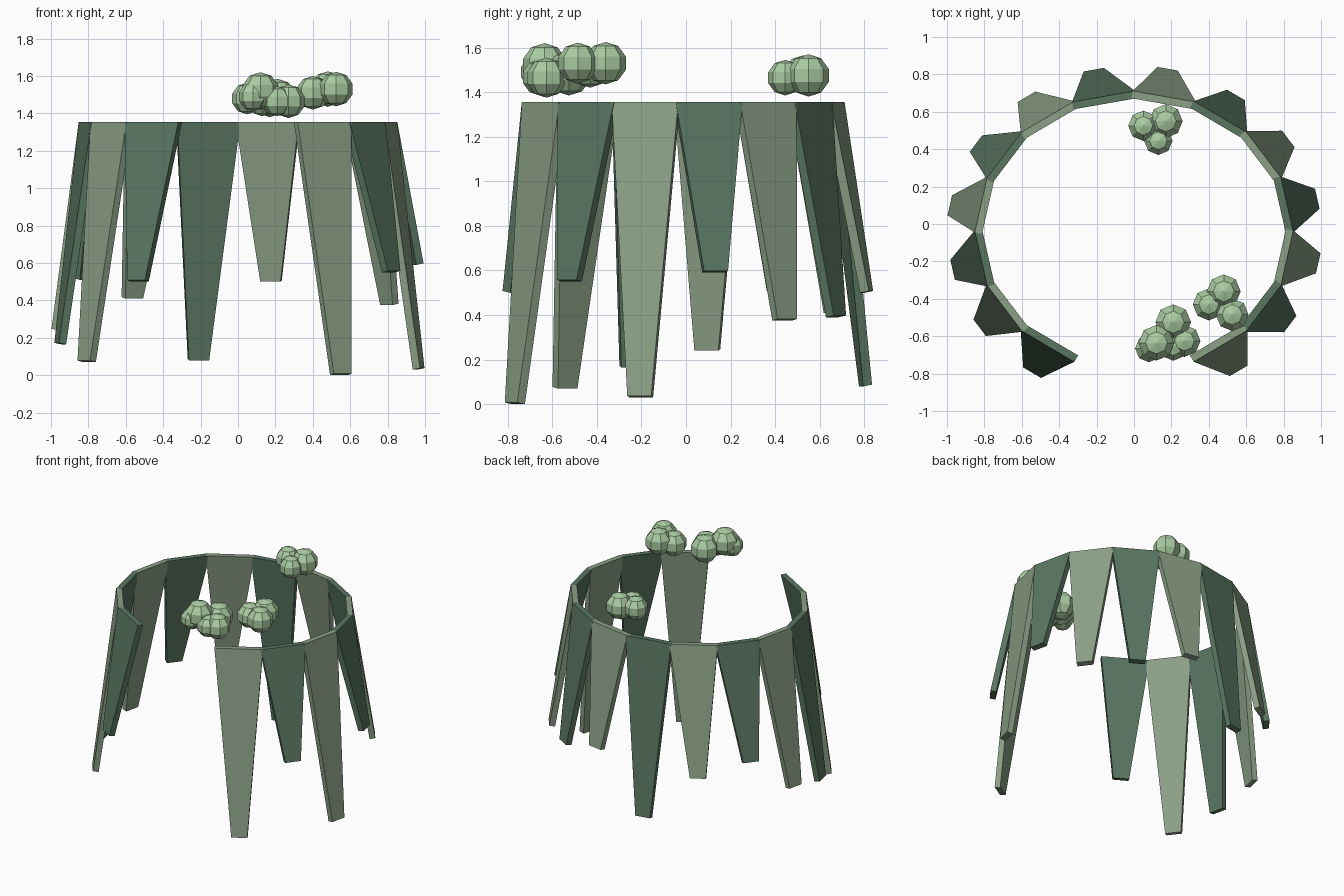
import bpy, bmesh, math
from mathutils import Vector

if "Cube" in bpy.data.objects:
    bpy.data.objects.remove(bpy.data.objects["Cube"])


def material(name, rgb):
    m = bpy.data.materials.new(name)
    m.diffuse_color = (*rgb, 1)
    m.use_nodes = True
    m.node_tree.nodes["Principled BSDF"].inputs["Base Color"].default_value = m.diffuse_color
    return m


SAGE = material("sage", (0.26, 0.35, 0.24))
GREEN = material("deep_green", (0.10, 0.18, 0.12))
LEAF = material("light_green", (0.40, 0.60, 0.36))

TOP = 1.355     # height of the rim
HALF = 0.02     # half the panel thickness


def add_object(name, bm, mat):
    bmesh.ops.recalc_face_normals(bm, faces=bm.faces)
    me = bpy.data.meshes.new(name)
    bm.to_mesh(me)
    bm.free()
    me.materials.append(mat)
    ob = bpy.data.objects.new(name, me)
    bpy.context.collection.objects.link(ob)


def rim(step):
    # points on the oval rim, sixteen steps around
    a = math.radians(-67.5 + 22.5 * step)
    return Vector((0.83 * math.cos(a), -0.04 + 0.73 * math.sin(a), TOP))


def panel(i, tip):
    # tapered slab hanging outward from one rim segment to its tip
    p, q = rim(i), rim(i + 1)
    along = (q - p).normalized()
    out = Vector((along.y, -along.x, 0))
    p, q = p - along * 0.01, q + along * 0.01
    low = Vector(tip) - out * HALF
    a, b = low - along * 0.055, low + along * 0.055
    lift = Vector((0, 0, 0.008))
    bm = bmesh.new()
    inner = [bm.verts.new(v - out * HALF) for v in (p, q, b, a)]
    outer = [bm.verts.new(v + out * HALF) for v in (p, q, b + lift, a + lift)]
    bm.faces.new(inner)
    bm.faces.new(outer[::-1])
    for k in range(4):
        n = (k + 1) % 4
        bm.faces.new((inner[k], inner[n], outer[n], outer[k]))
    add_object(f"hanging_panel_{i + 1}", bm, GREEN if i % 2 else SAGE)


# Hanging panels: outer tip centre of each, counter-clockwise from the front gap
tips = [(0.56, -0.785, 0.0), (0.835, -0.535, 0.55), (0.985, -0.21, 0.03),
        (0.98, 0.135, 0.59), (0.825, 0.455, 0.375), (0.545, 0.69, 0.39),
        (0.18, 0.83, 0.5), (-0.215, 0.825, 0.08), (-0.575, 0.68, 0.41),
        (-0.845, 0.43, 0.51), (-0.985, 0.10, 0.24), (-0.97, -0.245, 0.165),
        (-0.825, -0.555, 0.07), (-0.545, -0.795, 0.5)]
for i, tip in enumerate(tips):
    panel(i, tip)

# Leaf clusters: low-poly balls as (x, y, z, radius)
clusters = {
    "back_leaf_cluster": [(0.05, 0.525, 1.48, 0.085), (0.17, 0.55, 1.475, 0.095),
                          (0.13, 0.445, 1.465, 0.08)],
    "right_leaf_cluster": [(0.48, -0.36, 1.53, 0.095), (0.40, -0.43, 1.51, 0.09),
                           (0.525, -0.485, 1.53, 0.092)],
    "front_leaf_cluster": [(0.12, -0.635, 1.52, 0.1), (0.27, -0.625, 1.465, 0.09),
                           (0.21, -0.525, 1.485, 0.1), (0.08, -0.665, 1.49, 0.078),
                           (0.21, -0.655, 1.465, 0.08)],
}
for name, balls in clusters.items():
    bm = bmesh.new()
    for x, y, z, r in balls:
        made = bmesh.ops.create_uvsphere(bm, u_segments=8, v_segments=5, radius=r)
        bmesh.ops.translate(bm, verts=made["verts"], vec=(x, y, z))
    add_object(name, bm, LEAF)
